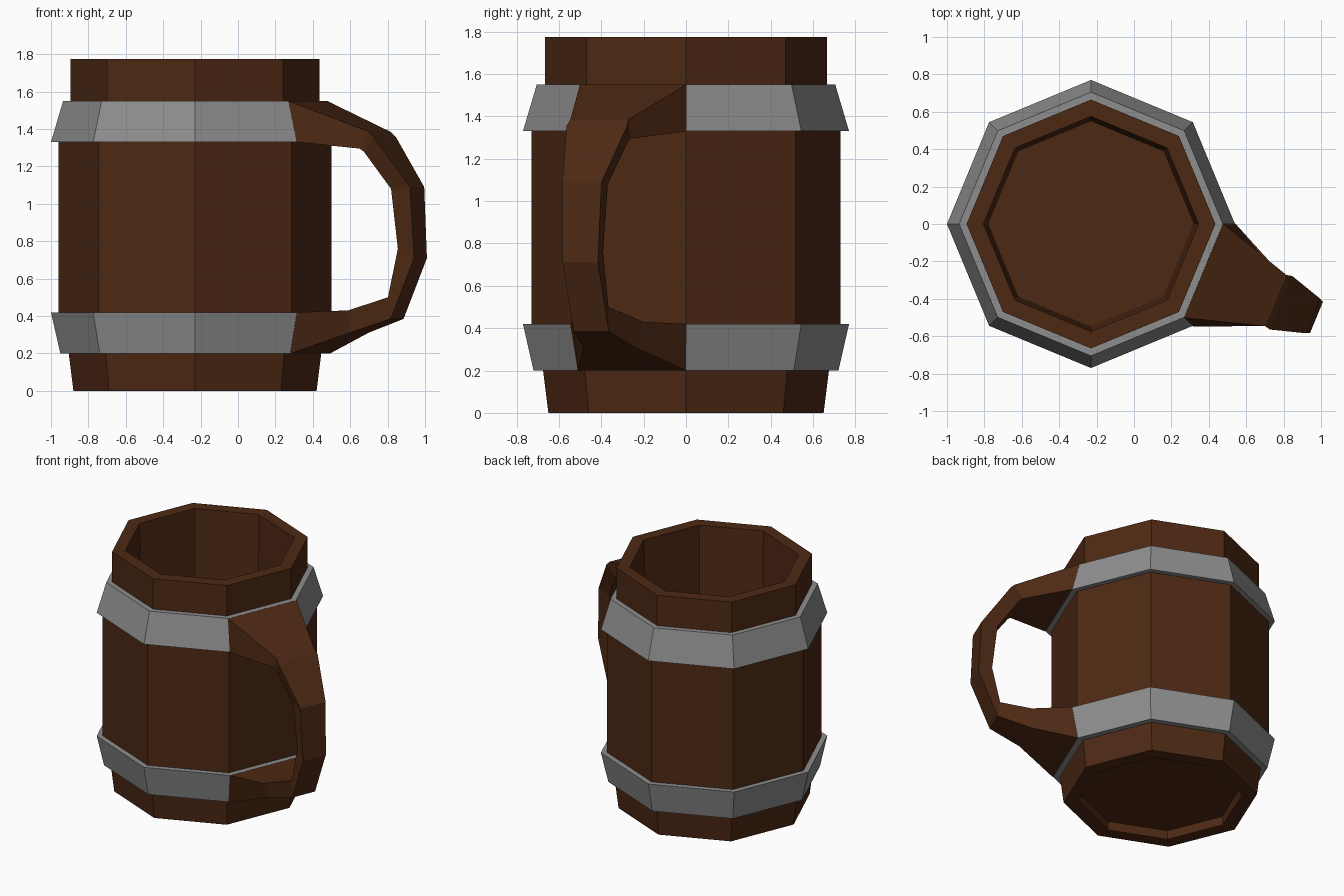
import bpy, bmesh
from math import sin, cos, pi, radians

if "Cube" in bpy.data.objects:
    bpy.data.objects.remove(bpy.data.objects["Cube"])

CX = -0.23   # barrel axis
SIDES = 8


def material(name, rgb):
    m = bpy.data.materials.new(name)
    m.diffuse_color = (*rgb, 1)
    m.use_nodes = True
    m.node_tree.nodes["Principled BSDF"].inputs["Base Color"].default_value = m.diffuse_color
    return m


wood = material("dark_wood", (0.075, 0.022, 0.007))
metal = material("grey_metal", (0.27, 0.27, 0.27))


def finish(name, bm, mat):
    bmesh.ops.recalc_face_normals(bm, faces=bm.faces)
    me = bpy.data.meshes.new(name)
    bm.to_mesh(me)
    bm.free()
    me.materials.append(mat)
    ob = bpy.data.objects.new(name, me)
    bpy.context.collection.objects.link(ob)
    return ob


def bridge(bm, a, b):
    n = len(a)
    for i in range(n):
        j = (i + 1) % n
        bm.faces.new((a[i], a[j], b[j], b[i]))


def lathe(name, profile, mat, closed):
    """Eight-sided solid from (radius, z) pairs; capped or joined in a loop."""
    bm = bmesh.new()
    rings = [[bm.verts.new((CX + r * cos(2 * pi * i / SIDES),
                            r * sin(2 * pi * i / SIDES), z))
              for i in range(SIDES)] for r, z in profile]
    for a, b in zip(rings, rings[1:]):
        bridge(bm, a, b)
    if closed:
        bridge(bm, rings[-1], rings[0])
    else:
        bm.faces.new(rings[0])
        bm.faces.new(rings[-1])
    return finish(name, bm, mat)


# Barrel: recessed underside, foot, belly, neck, rim and hollow inside
lathe("barrel", [(0.54, 0.06), (0.55, 0.0), (0.65, 0.0), (0.675, 0.2),
                 (0.73, 0.42), (0.73, 1.33), (0.665, 1.55), (0.665, 1.775),
                 (0.575, 1.775), (0.55, 0.1)], wood, False)

# Metal bands, flared towards the belly
lathe("upper_band", [(0.66, 1.55), (0.705, 1.55), (0.77, 1.33), (0.725, 1.33)],
      metal, True)
lathe("lower_band", [(0.67, 0.2), (0.72, 0.2), (0.77, 0.42), (0.725, 0.42)],
      metal, True)

# Handle: sections of outer and inner edge, each (distance, z, half width),
# running out from the barrel side that faces -22.5 degrees
sections = [
    ((0.652, 1.55, 0.272), (0.713, 1.33, 0.297)),
    ((1.07, 1.385, 0.148), (1.01, 1.295, 0.135)),
    ((1.10, 1.355, 0.155), (1.03, 1.28, 0.13)),
    ((1.285, 1.09, 0.10), (1.17, 1.08, 0.085)),
    ((1.305, 0.71, 0.09), (1.205, 0.76, 0.075)),
    ((1.17, 0.385, 0.09), (1.15, 0.50, 0.08)),
    ((0.95, 0.31, 0.13), (0.96, 0.43, 0.18)),
    ((0.667, 0.20, 0.277), (0.713, 0.42, 0.297)),
]
ca, sa = cos(radians(-22.5)), sin(radians(-22.5))
bm = bmesh.new()


def point(u, v, z):
    return bm.verts.new((CX + u * ca - v * sa, u * sa + v * ca, z))


loops = []
for (uo, zo, ho), (ui, zi, hi) in sections:
    loops.append([point(uo, -ho, zo), point(uo, ho, zo),
                  point(ui, hi, zi), point(ui, -hi, zi)])
for a, b in zip(loops, loops[1:]):
    bridge(bm, a, b)
finish("handle", bm, wood)
